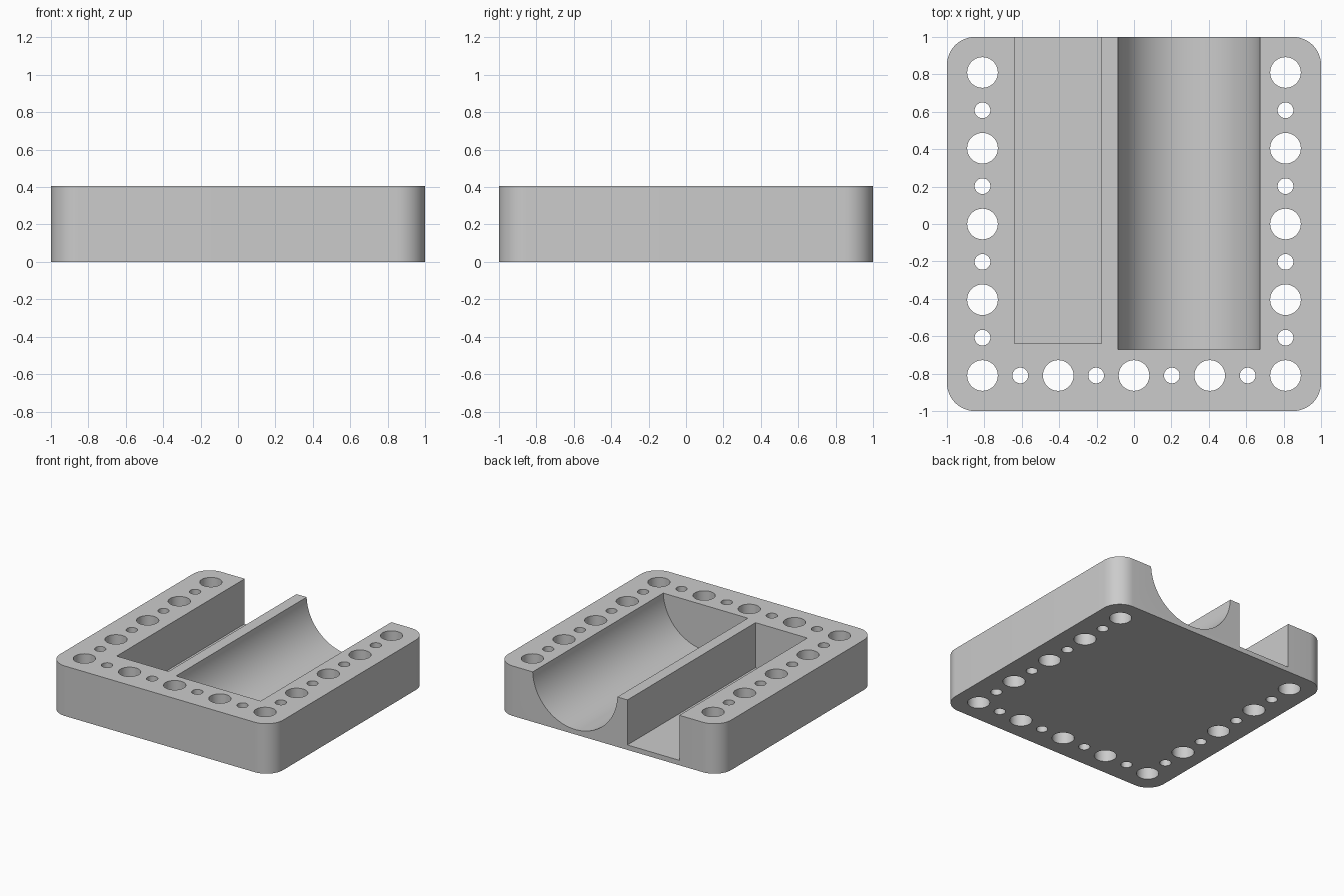
import bpy, bmesh, math

if "Cube" in bpy.data.objects:
    bpy.data.objects.remove(bpy.data.objects["Cube"], do_unlink=True)

HEIGHT = 0.405
PITCH = 0.405      # spacing of the large holes
FLOOR = 0.04       # material left below both channels

grey = bpy.data.materials.new("plain_grey")
grey.use_nodes = True
colour = (0.6, 0.6, 0.6, 1)
grey.diffuse_color = colour
grey.node_tree.nodes["Principled BSDF"].inputs["Base Color"].default_value = colour


def arc(cx, cy, r, start, end, steps):
    """Points along an arc, angles in degrees."""
    angles = [math.radians(start + (end - start) * i / steps) for i in range(steps + 1)]
    return [(cx + r * math.cos(a), cy + r * math.sin(a)) for a in angles]


def prism(bm, points, offset):
    """Extrude a closed loop of 3D points along an offset."""
    face = bm.faces.new([bm.verts.new(p) for p in points])
    out = bmesh.ops.extrude_face_region(bm, geom=[face])["geom"]
    bmesh.ops.translate(bm, vec=offset, verts=[v for v in out if isinstance(v, bmesh.types.BMVert)])


def finish(bm, name):
    bmesh.ops.recalc_face_normals(bm, faces=bm.faces)
    mesh = bpy.data.meshes.new(name)
    bm.to_mesh(mesh)
    bm.free()
    mesh.materials.append(grey)
    obj = bpy.data.objects.new(name, mesh)
    bpy.context.collection.objects.link(obj)
    return obj


# Block with rounded vertical corners
bm = bmesh.new()
R = 0.15
c = 1 - R
outline = []
for i, (sx, sy) in enumerate([(1, 1), (-1, 1), (-1, -1), (1, -1)]):
    outline += arc(sx * c, sy * c, R, 90 * i, 90 * i + 90, 12)
prism(bm, [(x, y, 0) for x, y in outline], (0, 0, HEIGHT))
block = finish(bm, "holder_block")

# Channels open at the back: square slot and round trough
bm = bmesh.new()
x0, x1 = -0.64, -0.175
slot = [(x0, FLOOR), (x1, FLOOR), (x1, 0.6), (x0, 0.6)]
prism(bm, [(x, -0.64, z) for x, z in slot], (0, 2, 0))
radius, mid = 0.38, 0.295
trough = arc(mid, FLOOR + radius, radius, 180, 360, 48)
trough += [(mid + radius, 0.6), (mid - radius, 0.6)]
prism(bm, [(x, -0.672, z) for x, z in trough], (0, 2, 0))
channels = finish(bm, "channel_cutter")

# Alternating large and small through holes along three sides
bm = bmesh.new()
EDGE = 2 * PITCH
spots = set()
for i in range(-4, 5):
    spots |= {(-4, i), (4, i), (i, -4)}
for i, j in sorted(spots):
    r = 0.082 if (i + j) % 2 == 0 else 0.042
    ring = arc(i * EDGE / 4, j * EDGE / 4, r, 0, 360, 40)[:-1]
    prism(bm, [(x, y, -0.1) for x, y in ring], (0, 0, 0.7))
holes = finish(bm, "hole_cutter")

for cutter in (channels, holes):
    cutter.hide_render = True
    mod = block.modifiers.new(cutter.name, "BOOLEAN")
    mod.operation = "DIFFERENCE"
    mod.solver = "EXACT"
    mod.object = cutter

# Apply the cuts and drop the cutters
bpy.context.view_layer.update()
graph = bpy.context.evaluated_depsgraph_get()
result = bpy.data.meshes.new_from_object(block.evaluated_get(graph))
block.modifiers.clear()
block.data = result
result.materials.clear()
result.materials.append(grey)
for face in result.polygons:
    face.material_index = 0
for cutter in (channels, holes):
    bpy.data.objects.remove(cutter, do_unlink=True)

bpy.ops.object.select_all(action="DESELECT")
block.select_set(True)
bpy.context.view_layer.objects.active = block
bpy.ops.object.shade_smooth_by_angle(angle=math.radians(30))
